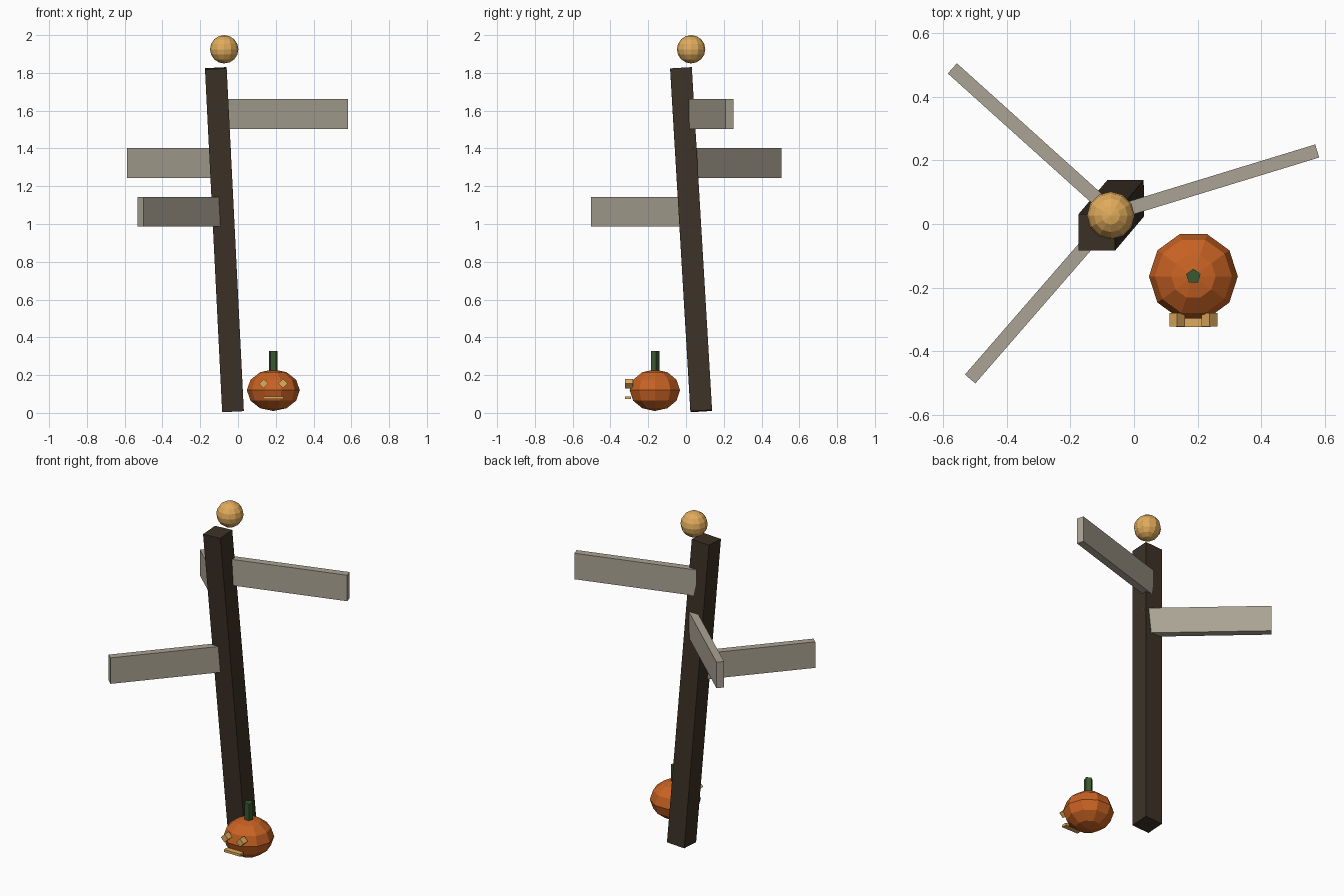
import bpy, bmesh, math
from mathutils import Matrix, Vector

cube = bpy.data.objects.get("Cube")
if cube:
    bpy.data.objects.remove(cube, do_unlink=True)


def linear(c):
    return c / 12.92 if c <= 0.04045 else ((c + 0.055) / 1.055) ** 2.4


def material(name, r, g, b):
    m = bpy.data.materials.new(name)
    m.use_nodes = True
    colour = [linear(v / 255) for v in (r, g, b)] + [1]
    m.diffuse_color = colour
    m.node_tree.nodes["Principled BSDF"].inputs["Base Color"].default_value = colour
    return m


DARK_WOOD = material("dark wood", 60, 49, 38)
GREY_WOOD = material("weathered wood", 170, 163, 147)
ORANGE = material("pumpkin orange", 200, 98, 35)
GREEN = material("stem green", 58, 88, 48)
GOLD = material("warm gold", 224, 171, 92)


def finish(name, bm, mat, loc, rot=(0, 0, 0)):
    mesh = bpy.data.meshes.new(name)
    bm.to_mesh(mesh)
    bm.free()
    mesh.materials.append(mat)
    ob = bpy.data.objects.new(name, mesh)
    ob.location = loc
    ob.rotation_euler = rot
    bpy.context.scene.collection.objects.link(ob)
    return ob


def box(name, size, mat, loc, rot=(0, 0, 0)):
    bm = bmesh.new()
    bmesh.ops.create_cube(bm, size=1, matrix=Matrix.Diagonal((*size, 1)))
    return finish(name, bm, mat, loc, rot)


def ball(name, segments, rings, size, mat, loc, turn=0):
    bm = bmesh.new()
    bmesh.ops.create_uvsphere(bm, u_segments=segments, v_segments=rings, radius=1,
                              matrix=Matrix.Diagonal((*size, 1)) @ Matrix.Rotation(turn, 4, "Z"))
    return finish(name, bm, mat, loc)


# Leaning signpost with a floating lantern orb
box("post", (0.115, 0.115, 1.82), DARK_WOOD, (-0.072, 0.027, 0.917), (0.059, -0.05, 0))
ball("orb", 12, 8, (0.075, 0.075, 0.075), GOLD, (-0.073, 0.027, 1.925))

# Sign boards: outer end position, height and heading
LENGTH = 0.7
for name, tip, heading in (
    ("upper_board", (0.577, 0.23, 1.582), 17),
    ("middle_board", (-0.572, 0.49, 1.323), 138),
    ("lower_board", (-0.516, -0.488, 1.065), 229),
):
    a = math.radians(heading)
    centre = Vector(tip) - Vector((math.cos(a), math.sin(a), 0)) * LENGTH / 2
    box(name, (LENGTH, 0.043, 0.157), GREY_WOOD, centre, (0, 0, a))

# Squat pumpkin
PX, PY = 0.187, -0.165
ball("pumpkin", 10, 6, (0.14, 0.14, 0.11), ORANGE, (PX, PY, 0.12), math.pi / 2)

# Five-sided stem
bm = bmesh.new()
bmesh.ops.create_cone(bm, cap_ends=True, segments=5, radius1=0.024, radius2=0.024, depth=0.11,
                      matrix=Matrix.Identity(4))
stem = finish("stem", bm, GREEN, (PX, PY, 0.272))
# turn one corner towards the back
first = max(stem.data.vertices, key=lambda v: v.co.y).co
stem.rotation_euler.z = math.pi / 2 - math.atan2(first.y, first.x)

# Carved face: diamond eyes and a bar mouth
for name, side in (("left_eye", 1), ("right_eye", -1)):
    box(name, (0.035, 0.042, 0.035), GOLD, (PX + side * 0.051, -0.302, 0.155), (0, math.pi / 4, 0))
box("mouth", (0.108, 0.032, 0.015), GOLD, (PX, -0.308, 0.08))
